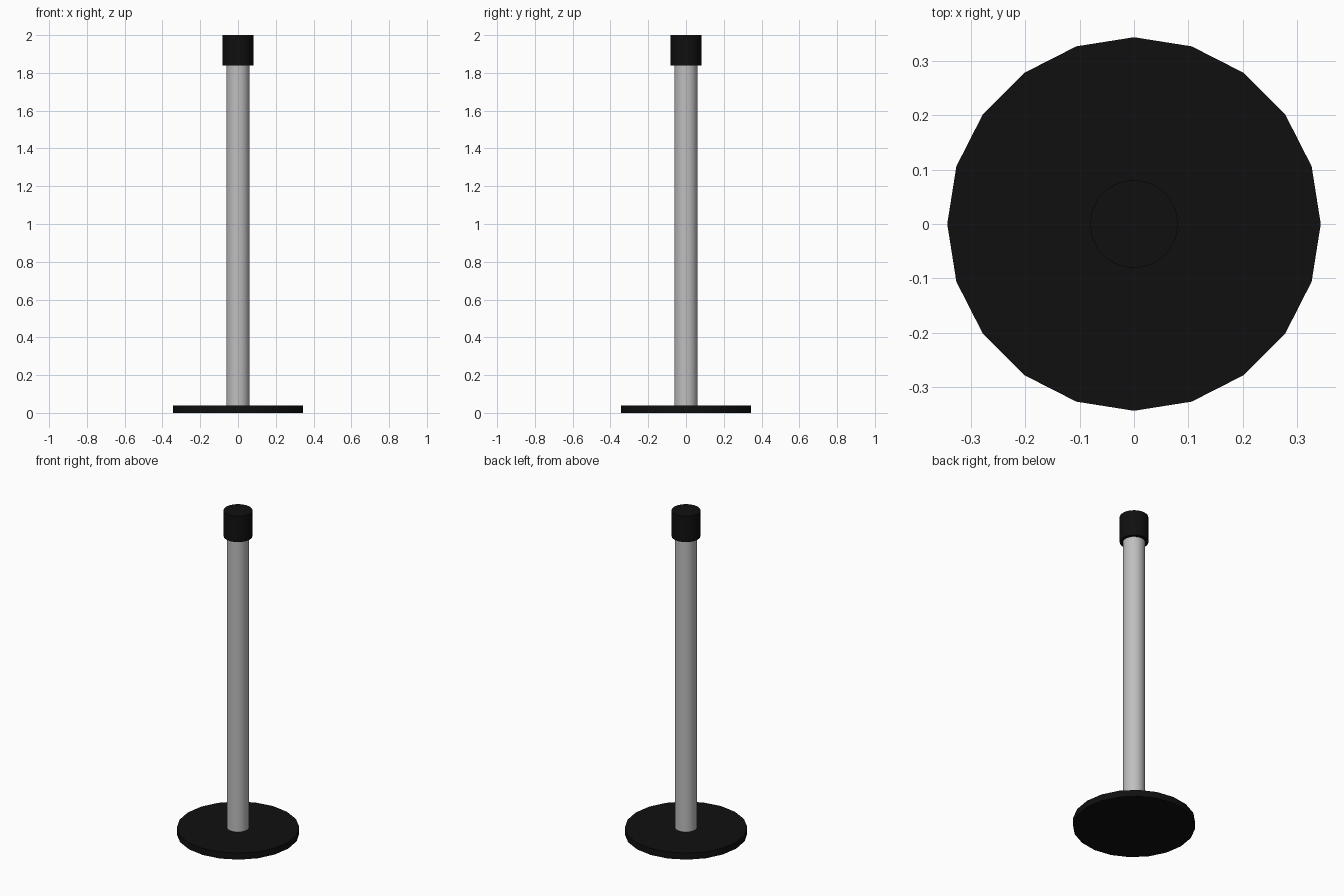
import bpy
import math

cube = bpy.data.objects.get("Cube")
if cube:
    bpy.data.objects.remove(cube, do_unlink=True)


def make_material(name, color):
    mat = bpy.data.materials.new(name)
    mat.use_nodes = True
    mat.diffuse_color = color
    mat.node_tree.nodes["Principled BSDF"].inputs["Base Color"].default_value = color
    return mat


def cylinder(name, radius, bottom, top, mat):
    bpy.ops.mesh.primitive_cylinder_add(
        vertices=20, radius=radius, depth=top - bottom,
        location=(0, 0, (bottom + top) / 2))
    obj = bpy.context.object
    obj.name = name
    obj.data.materials.append(mat)
    bpy.ops.object.shade_smooth_by_angle(angle=math.radians(30))
    return obj


black = make_material("black_rubber", (0.005, 0.005, 0.005, 1))
grey = make_material("grey_metal", (0.52, 0.52, 0.52, 1))

# Flat round foot, upright post and the wider cap on top
cylinder("base_plate", 0.343, 0.0, 0.04, black)
cylinder("post", 0.062, 0.04, 1.84, grey)
cylinder("top_cap", 0.081, 1.84, 2.0, black)
